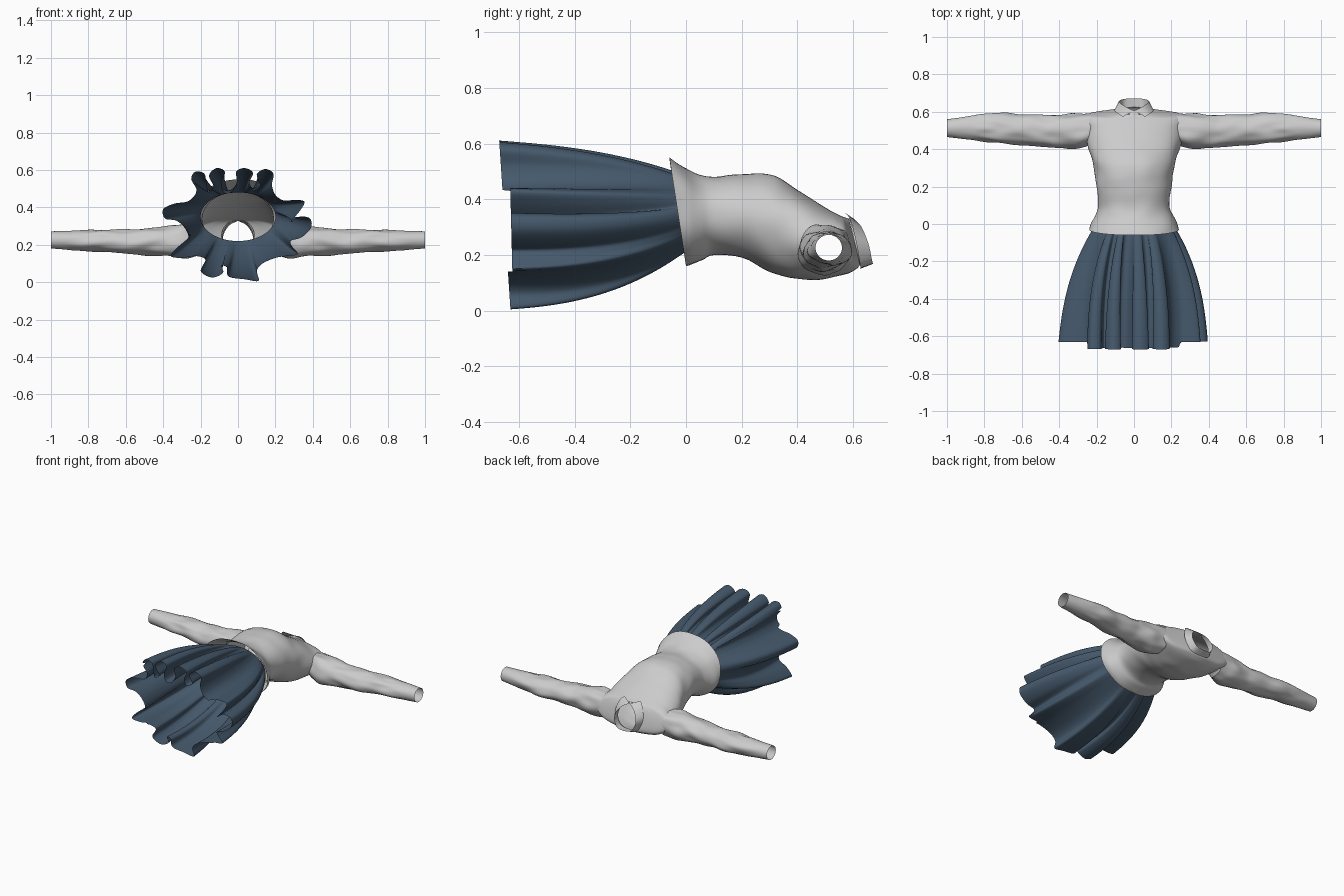
import bpy, bmesh, math
from mathutils import Vector, noise

if "Cube" in bpy.data.objects:
    bpy.data.objects.remove(bpy.data.objects["Cube"])


def spline(rows, steps, closed=False):
    """Catmull-Rom through rows of numbers of any width."""
    n, out = len(rows), []
    pick = (lambda i: rows[i % n]) if closed else (lambda i: rows[max(0, min(n - 1, i))])
    for i in range(n if closed else n - 1):
        a, b, c, d = (pick(i + k) for k in (-1, 0, 1, 2))
        for s in range(steps):
            t = s / steps
            out.append([q + 0.5 * t * (r - p + t * (2*p - 5*q + 4*r - w + t * (3*(q - r) + w - p)))
                        for p, q, r, w in zip(a, b, c, d)])
    if not closed:
        out.append(list(rows[-1]))
    return out


def sheet(name, rings, closed=True, cut=None, mirror=False, material=None):
    """Skin a list of equal point rows into an open smooth surface."""
    bm = bmesh.new()
    vs = [[bm.verts.new(p) for p in ring] for ring in rings]
    n = len(rings[0])
    for r, s in zip(vs, vs[1:]):
        for i in range(n if closed else n - 1):
            j = (i + 1) % n
            bm.faces.new((r[i], r[j], s[j], s[i]))
    if cut:
        bmesh.ops.delete(bm, geom=[f for f in bm.faces if cut(f.calc_center_median())], context='FACES')
    bmesh.ops.recalc_face_normals(bm, faces=bm.faces)
    me = bpy.data.meshes.new(name)
    bm.to_mesh(me)
    bm.free()
    ob = bpy.data.objects.new(name, me)
    bpy.context.collection.objects.link(ob)
    for o in bpy.context.selected_objects:
        o.select_set(False)
    ob.select_set(True)
    bpy.context.view_layer.objects.active = ob
    bpy.ops.object.shade_smooth_by_angle(angle=math.radians(60))
    if mirror:
        ob.modifiers.new("mirror", 'MIRROR').use_clip = True
    if material:
        me.materials.append(material)
    return ob


def crease(p, amount):
    return amount * noise.noise(Vector((p[0] * 9, p[1] * 14, p[2] * 9)))


# shirt body: front y, back y, half width, back z, front z
body = [(-.06, 0, .24, .16, .55), (-.01, .02, .23, .165, .515), (.04, .06, .205, .18, .49),
        (.10, .10, .19, .20, .48), (.20, .20, .20, .19, .49), (.30, .30, .215, .14, .49),
        (.36, .36, .23, .12, .46), (.42, .42, .25, .112, .42), (.50, .50, .265, .115, .37),
        (.535, .575, .275, .13, .35), (.56, .605, .26, .145, .338),
        (.57, .618, .18, .155, .335), (.585, .625, .088, .165, .33)]
rings = []
for yf, yb, hx, z0, z1 in spline(body, 4):
    ring = []
    for i in range(64):
        a = math.tau * i / 64
        c, s = math.cos(a), math.sin(a)
        p = (hx * math.copysign(abs(s) ** .9, s), (yf + yb) / 2 + c * (yf - yb) / 2,
             (z0 + z1) / 2 + c * (z1 - z0) / 2)
        k = 1 + crease(p, .03)
        ring.append((p[0] * k, p[1], (p[2] - .3) * k + .3))
    rings.append(ring)
# armholes are opened where the sleeves join
sheet("shirt_body", rings,
      cut=lambda c: abs(c.x) > .22 and math.hypot(c.y - .5, c.z - .22) < .07)

# sleeve: x, lower y, upper y, lower z, upper z
sleeve = [(.22, .43, .59, .14, .31), (.30, .405, .593, .13, .31), (.40, .405, .583, .14, .295),
          (.50, .415, .58, .147, .285), (.70, .43, .593, .16, .28), (.85, .447, .58, .17, .275),
          (1.0, .465, .56, .18, .272)]
rings = []
for x, y0, y1, z0, z1 in spline(sleeve, 8):
    ring = []
    for i in range(40):
        a = math.tau * i / 40
        k = 1 + crease((x, math.cos(a) * .15, math.sin(a) * .15), .13) * min(1, (1 - x) * 5)
        ring.append((x, (y0 + y1) / 2 + math.cos(a) * (y1 - y0) / 2 * k,
                     (z0 + z1) / 2 + math.sin(a) * (z1 - z0) / 2 * k))
    rings.append(ring)
sheet("sleeves", rings, mirror=True)

# folded collar, half from front to back: stand point, fold point, outer edge point
collar = [(0, .585, .33, 0, .605, .328, .06, .573, .35),
          (.05, .59, .315, .05, .63, .30, .085, .59, .325),
          (.085, .605, .245, .08, .655, .24, .105, .61, .25),
          (.06, .62, .18, .055, .668, .18, .07, .625, .165),
          (0, .625, .165, 0, .672, .168, 0, .625, .15)]
sheet("collar", [(r[0:3], r[3:6], r[6:9]) for r in spline(collar, 6)], closed=False, mirror=True)

# skirt hem outline (x, z): looped folds in front, broad folds at the sides and back
hem = [(-.04, .48), (-.005, .53), (-.01, .59), (.035, .61), (.08, .585), (.06, .53), (.08, .49),
       (.12, .52), (.10, .575), (.145, .605), (.19, .58), (.18, .52), (.20, .46),
       (.25, .43), (.30, .44), (.355, .43), (.33, .38), (.28, .32),
       (.33, .35), (.385, .34), (.39, .29), (.34, .24), (.28, .22),
       (.29, .19), (.32, .15), (.26, .14), (.20, .13), (.13, .10),
       (.10, .06), (.11, .007), (.04, .015), (-.05, .03), (-.06, .08),
       (-.09, .09), (-.08, .05), (-.14, .025), (-.20, .06), (-.17, .12),
       (-.22, .14), (-.30, .13), (-.36, .14), (-.32, .19), (-.26, .23), (-.28, .29),
       (-.33, .33), (-.39, .34), (-.40, .39), (-.34, .42), (-.27, .43), (-.23, .46),
       (-.22, .50), (-.25, .55), (-.23, .59), (-.18, .58), (-.17, .52), (-.16, .48),
       (-.13, .51), (-.155, .57), (-.115, .61), (-.07, .59), (-.09, .53), (-.08, .48)]
edge = [Vector(p) for p in spline(hem, 5, True)]
n = len(edge)
base = edge[:]
for _ in range(350):
    base = [(base[i - 1] + 2 * base[i] + base[(i + 1) % n]) / 4 for i in range(n)]
rings = []
for k in range(29):
    t = k / 28
    f, g = 1 - (1 - t) ** 2.5, t ** .8
    ring = []
    for e, b in zip(edge, base):
        a = math.atan2(b.x / .33, (b.y - .30) / .23)
        waist = Vector((.2 * math.sin(a), .35 + .13 * math.cos(a)))
        p = waist.lerp(b, f) + (e - b) * g
        end = -.63 - .04 * (e.y / .6) if abs(e.x) < .25 else -.62 - .025 * e.y
        ring.append((p.x, .01 + t * (end - .01), p.y))
    rings.append(ring)
blue = bpy.data.materials.new("blue_cloth")
blue.diffuse_color = (.06, .10, .15, 1)
blue.use_nodes = True
blue.node_tree.nodes["Principled BSDF"].inputs["Base Color"].default_value = blue.diffuse_color
sheet("skirt", rings, material=blue)
